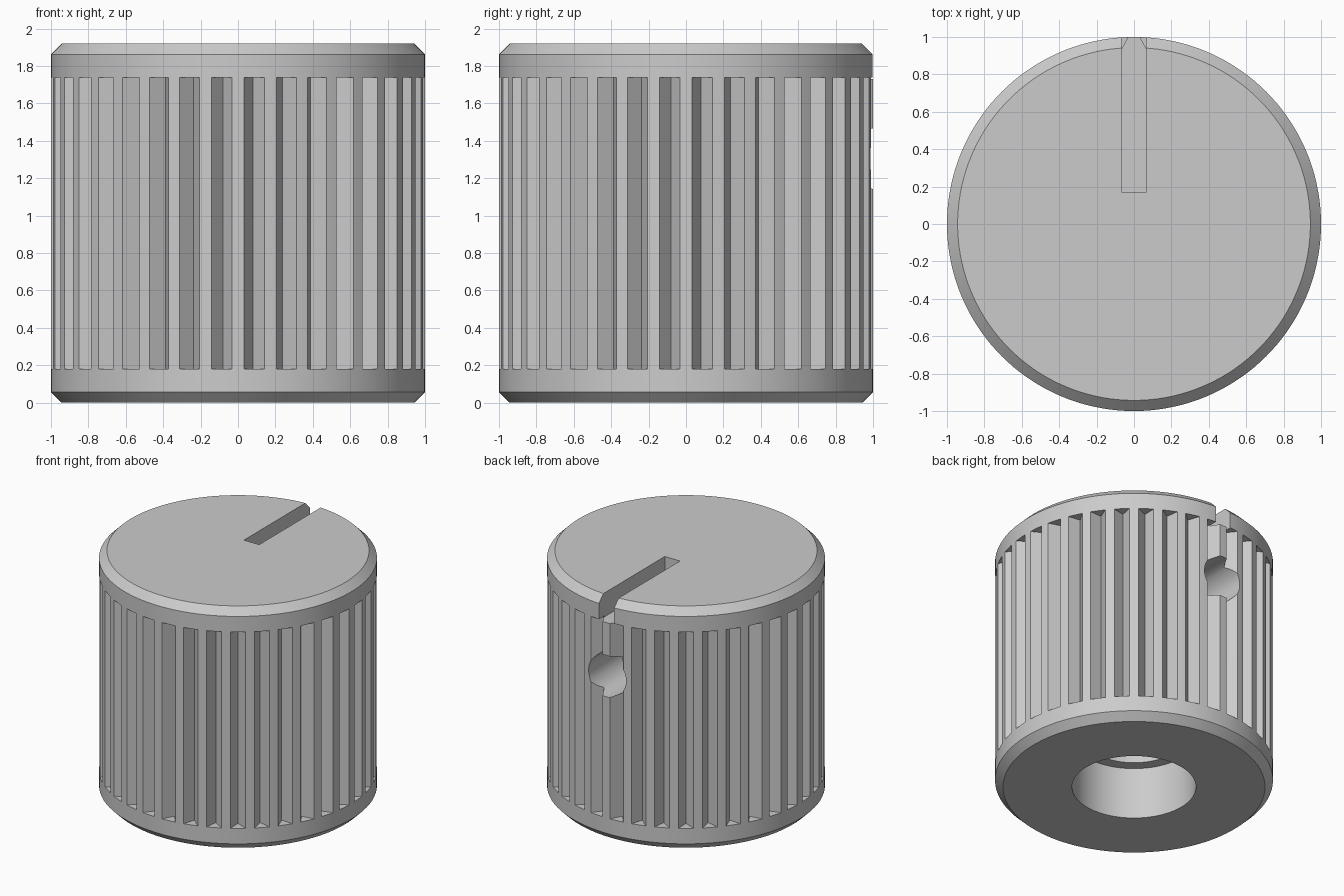
import bpy
import bmesh
from math import radians
from mathutils import Matrix, Vector

HEIGHT = 1.92
CHAMFER = 0.057
RIBS = 36
GROOVE_LOW, GROOVE_HIGH = 0.18, 1.738

cube = bpy.data.objects.get("Cube")
if cube:
    bpy.data.objects.remove(cube, do_unlink=True)

# Single grey plastic colour
grey = bpy.data.materials.new("light_grey")
grey.use_nodes = True
colour = (0.6, 0.6, 0.6, 1)
grey.diffuse_color = colour
for node in grey.node_tree.nodes:
    if node.type == "BSDF_PRINCIPLED":
        node.inputs["Base Color"].default_value = colour


def make_object(name, bm):
    bmesh.ops.recalc_face_normals(bm, faces=bm.faces)
    mesh = bpy.data.meshes.new(name)
    bm.to_mesh(mesh)
    bm.free()
    mesh.materials.append(grey)
    obj = bpy.data.objects.new(name, mesh)
    bpy.context.collection.objects.link(obj)
    return obj


def lathe(name, profile, steps):
    bm = bmesh.new()
    verts = [bm.verts.new((r, 0, z)) for r, z in profile]
    edges = [bm.edges.new(pair) for pair in zip(verts, verts[1:])]
    bmesh.ops.spin(bm, geom=verts + edges, cent=(0, 0, 0), axis=(0, 0, 1),
                   angle=radians(360), steps=steps)
    bmesh.ops.remove_doubles(bm, verts=bm.verts, dist=0.0001)
    return make_object(name, bm)


def cut(body, cutter):
    cutter.hide_render = True
    mod = body.modifiers.new(cutter.name, "BOOLEAN")
    mod.operation = "DIFFERENCE"
    mod.solver = "EXACT"
    mod.object = cutter
    bpy.context.view_layer.objects.active = body
    bpy.ops.object.modifier_apply(modifier=mod.name)
    bpy.data.objects.remove(cutter, do_unlink=True)


# Chamfered knob body with a stepped shaft bore from below
rim = 1 - CHAMFER
knob = lathe("knob_body", [
    (0, HEIGHT), (rim, HEIGHT), (1, HEIGHT - CHAMFER), (1, CHAMFER), (rim, 0),
    (0.446, 0), (0.446, 0.41), (0.36, 0.41), (0.36, 1.58), (0, 1.58)], 144)

# V-shaped grip grooves between the ribs
bm = bmesh.new()
for i in range(RIBS):
    turn = Matrix.Rotation(radians((i + 0.5) * 360 / RIBS), 3, "Z")
    outline = [(0.916, 0), (1.03, 0.0764), (1.03, -0.0764)]
    face = bm.faces.new([bm.verts.new(turn @ Vector((x, y, GROOVE_LOW)))
                         for x, y in outline])
    top = bmesh.ops.extrude_face_region(bm, geom=[face])["geom"]
    bmesh.ops.translate(bm, vec=(0, 0, GROOVE_HIGH - GROOVE_LOW),
                        verts=[v for v in top if isinstance(v, bmesh.types.BMVert)])
cut(knob, make_object("groove_cutter", bm))

# Pointer slot across the top to the back rim
bm = bmesh.new()
bmesh.ops.create_cube(bm, size=1, matrix=Matrix.Translation((0, 0.67, 1.93))
                      @ Matrix.Diagonal((0.134, 1, 0.4, 1)))
cut(knob, make_object("slot_cutter", bm))

# Set screw hole from the back into the bore
bm = bmesh.new()
bmesh.ops.create_cone(bm, cap_ends=True, segments=48, radius1=0.165, radius2=0.165,
                      depth=1.1, matrix=Matrix.Translation((0, 0.65, 1.305))
                      @ Matrix.Rotation(radians(90), 4, "X"))
cut(knob, make_object("screw_hole_cutter", bm))

# Smooth curved walls, crisp edges
bpy.ops.object.select_all(action="DESELECT")
knob.select_set(True)
bpy.context.view_layer.objects.active = knob
bpy.ops.object.shade_smooth_by_angle(angle=radians(25))
